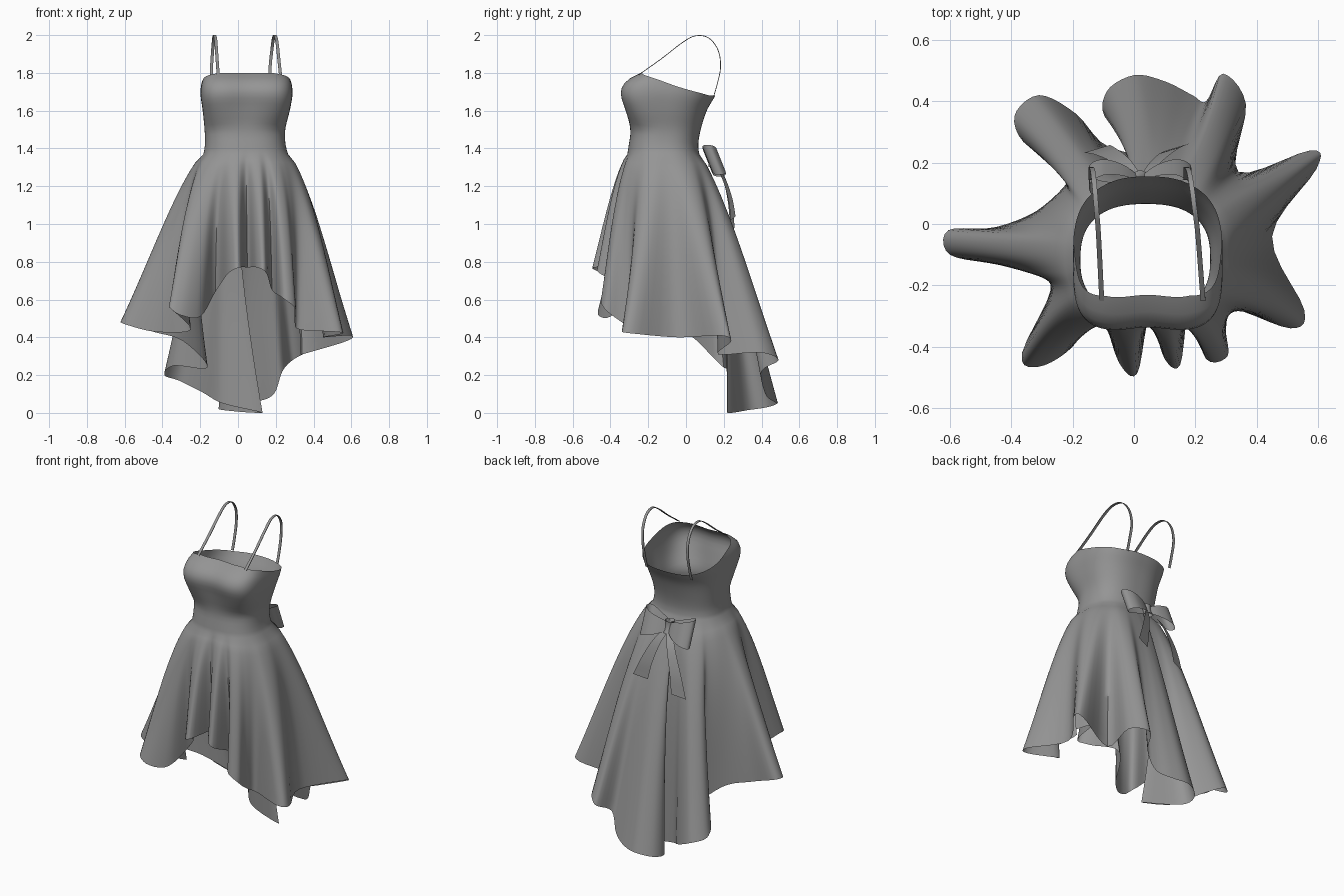
import bpy, math
from mathutils import Vector

if "Cube" in bpy.data.objects:
    bpy.data.objects.remove(bpy.data.objects["Cube"])

cloth = bpy.data.materials.new("grey_cloth")
cloth.diffuse_color = (0.3, 0.3, 0.3, 1)
cloth.use_nodes = True
cloth.node_tree.nodes["Principled BSDF"].inputs["Base Color"].default_value = cloth.diffuse_color


def catmull(p0, p1, p2, p3, t):
    return 0.5 * (2 * p1 + (p2 - p0) * t + (2 * p0 - 5 * p1 + 4 * p2 - p3) * t * t
                  + (3 * p1 - p0 - 3 * p2 + p3) * t ** 3)


def smooth_path(pts, n):
    """Open smooth path through pts, n steps per span."""
    p = [Vector(q) for q in pts]
    p = [2 * p[0] - p[1]] + p + [2 * p[-1] - p[-2]]
    out = [catmull(*p[i:i + 4], k / n) for i in range(len(p) - 3) for k in range(n)]
    return out + [p[-2]]


def sheet(name, rows, closed=False):
    """Quad sheet from rows of points, smooth shaded."""
    n = len(rows[0])
    verts = [tuple(v) for r in rows for v in r]
    faces = []
    for j in range(len(rows) - 1):
        for i in range(n if closed else n - 1):
            k = (i + 1) % n
            faces.append((j * n + i, j * n + k, (j + 1) * n + k, (j + 1) * n + i))
    me = bpy.data.meshes.new(name)
    me.from_pydata(verts, [], faces)
    me.materials.append(cloth)
    ob = bpy.data.objects.new(name, me)
    bpy.context.collection.objects.link(ob)
    bpy.ops.object.select_all(action='DESELECT')
    ob.select_set(True)
    bpy.context.view_layer.objects.active = ob
    bpy.ops.object.shade_smooth_by_angle(angle=math.radians(50))
    return ob


# Bodice sections: z, x min, x max, y front, y back
SECTIONS = [
    (1.36, -0.185, 0.268, -0.312, 0.072), (1.42, -0.175, 0.252, -0.303, 0.065),
    (1.50, -0.177, 0.250, -0.295, 0.078), (1.60, -0.187, 0.274, -0.325, 0.11),
    (1.68, -0.198, 0.288, -0.350, 0.155), (1.73, -0.196, 0.286, -0.342, 0.17),
    (1.77, -0.185, 0.275, -0.305, 0.185), (1.80, -0.170, 0.255, -0.245, 0.19)]
FINE = smooth_path(SECTIONS, 6)


def body_point(th, z):
    """Rounded-square cross-section of the body at height z."""
    for a, b in zip(FINE, FINE[1:]):
        if z <= b[0]:
            break
    s = a.lerp(b, max(0, min(1, (z - a[0]) / (b[0] - a[0]))))
    cx, cy, rx, ry = (s[1] + s[2]) / 2, (s[3] + s[4]) / 2, (s[2] - s[1]) / 2, (s[4] - s[3]) / 2
    bust = max(0, min(1, (z - 1.5) / 0.15)) if math.sin(th) < 0 else 0
    n = 2.5 + 1.5 * bust
    r = (abs(math.cos(th) / rx) ** n + abs(math.sin(th) / ry) ** n) ** (-1 / n)
    x, y = cx + r * math.cos(th), cy + r * math.sin(th)
    # slight hollow between the cups
    y += 0.014 * bust * math.exp(-((x - 0.045) / 0.09) ** 2)
    return Vector((x, y, z))


# Hem line, counter-clockwise: fold tips and the valleys between them
HEM = [Vector(p) for p in [
    (-0.605, -0.02, .48), (-0.60, -0.10, .47), (-0.44, -0.13, .43), (-0.25, -0.15, .44),
    (-0.365, -0.42, .56), (-0.31, -0.465, .52), (-0.20, -0.40, .51), (-0.12, -0.27, .64),
    (-0.05, -0.45, .74), (0.01, -0.488, .77), (0.05, -0.31, .77),
    (0.10, -0.44, .77), (0.15, -0.46, .74), (0.18, -0.29, .65),
    (0.235, -0.44, .61), (0.305, -0.43, .55), (0.30, -0.34, .48), (0.33, -0.28, .44),
    (0.51, -0.34, .43), (0.555, -0.28, .42), (0.45, -0.04, .40),
    (0.595, 0.18, .41), (0.575, 0.24, .38), (0.34, 0.17, .31),
    (0.365, 0.39, .32), (0.29, 0.49, .28), (0.235, 0.40, .22),
    (0.19, 0.42, .10), (0.10, 0.465, .06), (0.00, 0.485, .05), (-0.09, 0.43, .03),
    (-0.08, 0.33, .015), (0.13, 0.22, .0), (-0.08, 0.25, .05),
    (-0.19, 0.36, .11), (-0.31, 0.42, .17), (-0.39, 0.35, .20),
    (-0.34, 0.25, .25), (-0.16, 0.20, .24), (-0.29, 0.06, .38), (-0.45, -0.01, .43)]]
N = len(HEM)

# Body angle for each hem point, unwrapped and evened out
ang = []
for p in HEM:
    a = math.atan2(p.y + 0.11, p.x - 0.045)
    ref = ang[-1] if ang else -math.pi
    ang.append(ref + (a - ref + math.pi) % (2 * math.pi) - math.pi)


def cyc(i):
    return ang[i % N] + 2 * math.pi * (i // N)


for _ in range(5):
    ang = [(cyc(i - 1) + cyc(i) + cyc(i + 1)) / 3 for i in range(N)]

# Averaged hem: the hips stay full before the folds deepen
SOFT = [sum((HEM[(i + d) % N] for d in range(-3, 4)), Vector()) / 7 for i in range(N)]

STEPS = 5
columns = []
for i in range(N):
    for k in range(STEPS):
        t = k / STEPS
        hem, soft = (catmull(*[c[(i + d) % N] for d in (-1, 0, 1, 2)], t) for c in (HEM, SOFT))
        hem.z = max(hem.z, 0.0)
        soft.z = hem.z
        th = cyc(i) * (1 - t) + cyc(i + 1) * t
        waist = body_point(th, 1.37)
        out = Vector((math.cos(th), math.sin(th), 0))
        full = 0.02 + 0.035 * abs(math.cos(th)) + 0.025 * max(0, math.sin(th))
        deepen = 0.4 - 0.22 * max(0, -math.sin(th))   # front pleats start higher
        col = []
        # skirt from hem to waist
        for j in range(20):
            s = 1 - j / 20
            target = soft.lerp(hem, s ** deepen)
            col.append(waist.lerp(target, s) + out * full * math.sin(math.pi * s ** 0.6))
        # bodice from waist to sloping neckline
        sn = math.sin(th)
        top = 1.74 - 0.06 * math.copysign(min(1, abs(sn) * 1.2), sn)
        for j in range(17):
            col.append(body_point(th, 1.37 + (top - 1.37) * j / 16))
        columns.append(col)
sheet("dress_body", [list(r) for r in zip(*columns)], closed=True)

# Shoulder straps: thin flat ribbons running from front to back
SIDE = [(-0.25, 1.79), (-0.13, 1.875), (-0.02, 1.96), (0.05, 1.996), (0.12, 1.985),
        (0.17, 1.92), (0.183, 1.83), (0.165, 1.74), (0.145, 1.67)]
for name, xf, xb in (("left_strap", -0.105, -0.14), ("right_strap", 0.225, 0.17)):
    path = smooth_path([(xf + (xb - xf) * min(1, i / 6), y, z)
                        for i, (y, z) in enumerate(SIDE)], 5)
    rows = []
    for i, p in enumerate(path):
        tan = path[min(i + 1, len(path) - 1)] - path[max(i - 1, 0)]
        nrm = Vector((0, -tan.z, tan.y)).normalized() * 0.002
        w = Vector((0.008, 0, 0))
        rows.append([p - w - nrm, p + w - nrm, p + w + nrm, p - w + nrm])
    sheet(name, rows, closed=True)

# Bow loops: a ribbon folded outward and back; outward, depth, half height
KNOT = Vector((0.02, 0.125, 1.335))
LOOP = [(0, 0.02, 0.022), (0.055, 0.05, 0.045), (0.12, 0.06, 0.065), (0.165, 0.035, 0.078),
        (0.15, -0.005, 0.075), (0.085, -0.01, 0.05), (0, 0.0, 0.022)]
for name, side in (("bow_loop_right", 1), ("bow_loop_left", -1)):
    rows = []
    for u, d, h in smooth_path(LOOP, 5):
        mid = KNOT + Vector((side * u, d, side * 0.03 * u))
        rows.append([mid + Vector((0, -0.4 * k * h, k * h)) for k in (-1, -0.5, 0, 0.5, 1)])
    sheet(name, rows)

# Bow knot: small barrel
rows = []
for k in range(7):
    v = k / 3 - 1
    r = 0.022 + 0.006 * v * v
    rows.append([KNOT + Vector((r * math.cos(a), 0.012 + r * math.sin(a) - 0.01 * v, 0.034 * v))
                 for a in [2 * math.pi * i / 16 for i in range(16)]])
sheet("bow_knot", rows, closed=True)

# Bow tails: ribbons hanging over the skirt, widening downwards
TAILS = {
    "bow_tail_right": [(0.03, 0.15, 1.32), (0.07, 0.20, 1.24), (0.11, 0.235, 1.13), (0.14, 0.25, 1.03)],
    "bow_tail_left": [(0.01, 0.15, 1.32), (-0.04, 0.205, 1.23), (-0.09, 0.235, 1.10), (-0.12, 0.245, 0.97)]}
for name, pts in TAILS.items():
    path = smooth_path(pts, 5)
    rows = []
    for i, p in enumerate(path):
        f = i / (len(path) - 1)
        w = 0.016 + 0.026 * f
        rows.append([p + Vector((w * k, 0.3 * w * k, 0.01 * k * f)) for k in (-1, 0, 1)])
    sheet(name, rows)
